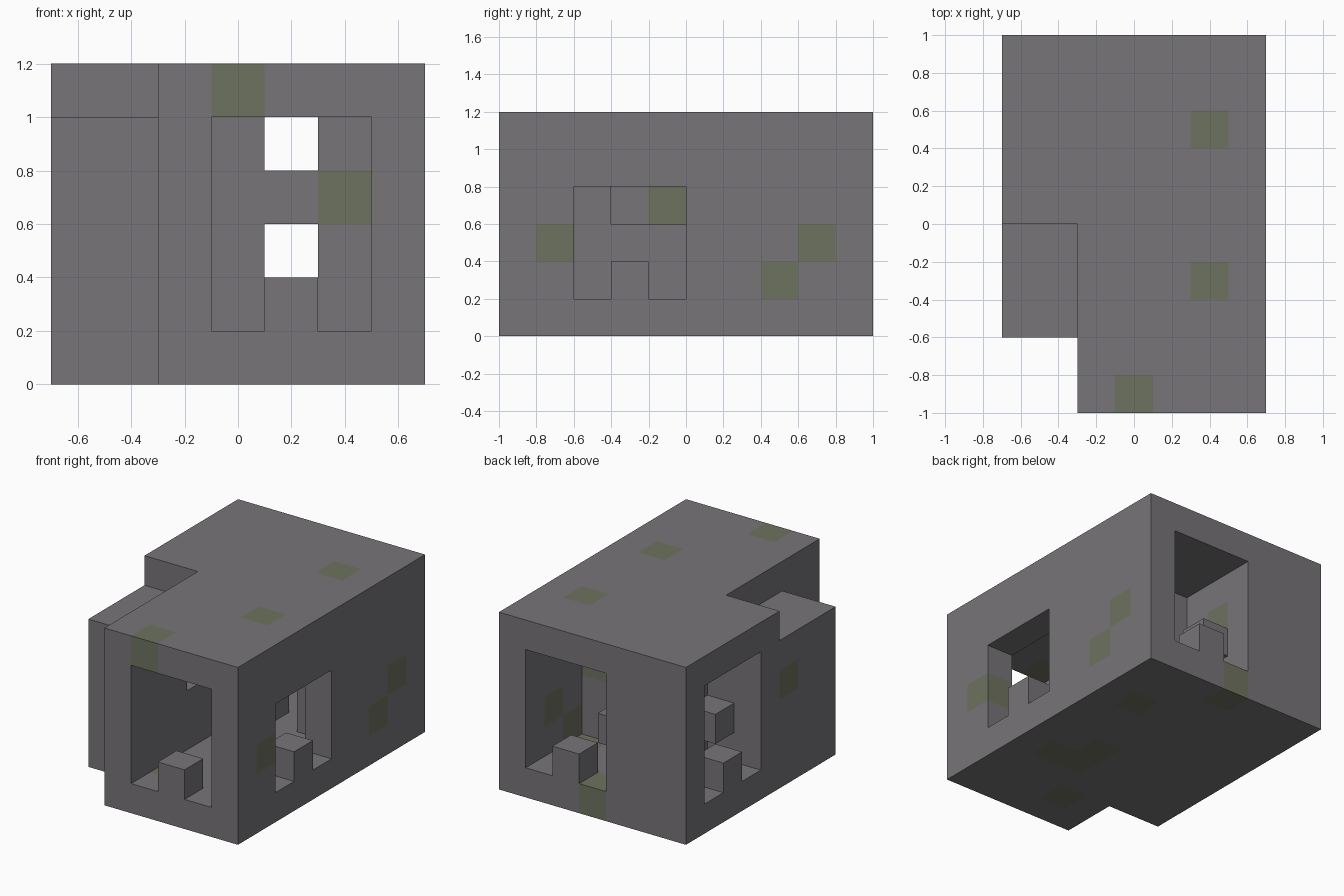
import bpy
import bmesh
from mathutils import Vector

old = bpy.data.objects.get("Cube")
if old:
    bpy.data.objects.remove(old, do_unlink=True)

CELL = 0.2
ORIGIN = Vector((-0.7, -1.0, 0.0))


def material(name, color):
    mat = bpy.data.materials.new(name)
    mat.use_nodes = True
    mat.diffuse_color = (*color, 1)
    bsdf = mat.node_tree.nodes["Principled BSDF"]
    bsdf.inputs["Base Color"].default_value = (*color, 1)
    bsdf.inputs["Roughness"].default_value = 0.9
    return mat


stone = material("grey stone", (0.185, 0.177, 0.19))
moss = material("mossy stone", (0.155, 0.17, 0.115))


def box(i, j, k):
    """Set of cells in inclusive ranges along x, y and z."""
    return {(a, b, c)
            for a in range(i[0], i[1] + 1)
            for b in range(j[0], j[1] + 1)
            for c in range(k[0], k[1] + 1)}


FULL = (1, 4)   # wall height between floor and roof
corner = box((0, 1), (0, 1), (0, 5))

parts = {}
# Slabs
parts["floor"] = box((0, 6), (0, 9), (0, 0)) - corner
parts["main_roof"] = box((0, 6), (0, 9), (5, 5)) - box((0, 1), (0, 4), (5, 5))
parts["side_room_roof"] = box((0, 1), (2, 4), (4, 4))

# Outer walls with their openings
parts["front_wall"] = box((2, 6), (0, 0), FULL) - box((3, 5), (0, 0), FULL)
parts["back_wall"] = box((0, 6), (9, 9), FULL) - box((3, 5), (9, 9), FULL)
parts["left_wall"] = box((6, 6), (1, 8), FULL) - box((6, 6), (2, 4), (1, 3))
parts["right_wall"] = box((0, 0), (2, 8), FULL) - box((0, 0), (6, 8), FULL)
parts["side_room_walls"] = box((1, 1), (2, 2), FULL) | box((1, 1), (5, 5), FULL)

# Inner walls
parts["long_partition"] = box((2, 2), (1, 8), FULL) - box((2, 2), (3, 4), (3, 3))
parts["cross_partition"] = (box((3, 5), (6, 6), FULL)
                            - box((4, 4), (6, 6), (1, 2)) - {(4, 6, 4)})

# Blocks on the sills and blocks fixed to the inner walls
parts["sill_blocks"] = {(4, 0, 1), (4, 9, 1), (0, 7, 1), (6, 3, 1)}
parts["wall_blocks"] = {(1, 6, 2), (3, 8, 2)}

# Cells overgrown with moss: floor, walls, partitions, roof
mossy = {(3, 9, 0), (5, 7, 0), (5, 3, 0), (4, 3, 0), (4, 4, 0), (3, 1, 0),
         (6, 1, 2), (6, 7, 1), (6, 8, 2), (0, 4, 3),
         (5, 6, 3), (2, 8, 3),
         (3, 0, 5), (5, 7, 5), (5, 3, 5)}

solid = set().union(*parts.values())


def build(name, cells):
    """Make the exposed faces of a part, merged into large flat faces."""
    bm = bmesh.new()
    for cell in cells:
        for axis in range(3):
            for side in (0, 1):
                other = list(cell)
                other[axis] += 1 if side else -1
                if tuple(other) in solid:
                    continue
                u, v = (axis + 1) % 3, (axis + 2) % 3
                base = Vector(cell)
                base[axis] += side
                loop = []
                for du, dv in ((0, 0), (1, 0), (1, 1), (0, 1)):
                    p = base.copy()
                    p[u] += du
                    p[v] += dv
                    loop.append(bm.verts.new(ORIGIN + p * CELL))
                face = bm.faces.new(loop if side else loop[::-1])
                face.material_index = int(cell in mossy)
    bmesh.ops.remove_doubles(bm, verts=bm.verts[:], dist=0.001)
    bmesh.ops.dissolve_limit(bm, angle_limit=0.01, verts=bm.verts[:],
                             edges=bm.edges[:], delimit={'MATERIAL'})
    mesh = bpy.data.meshes.new(name)
    bm.to_mesh(mesh)
    bm.free()
    mesh.materials.append(stone)
    mesh.materials.append(moss)
    obj = bpy.data.objects.new(name, mesh)
    bpy.context.collection.objects.link(obj)


for part_name, part_cells in parts.items():
    build(part_name, part_cells)
